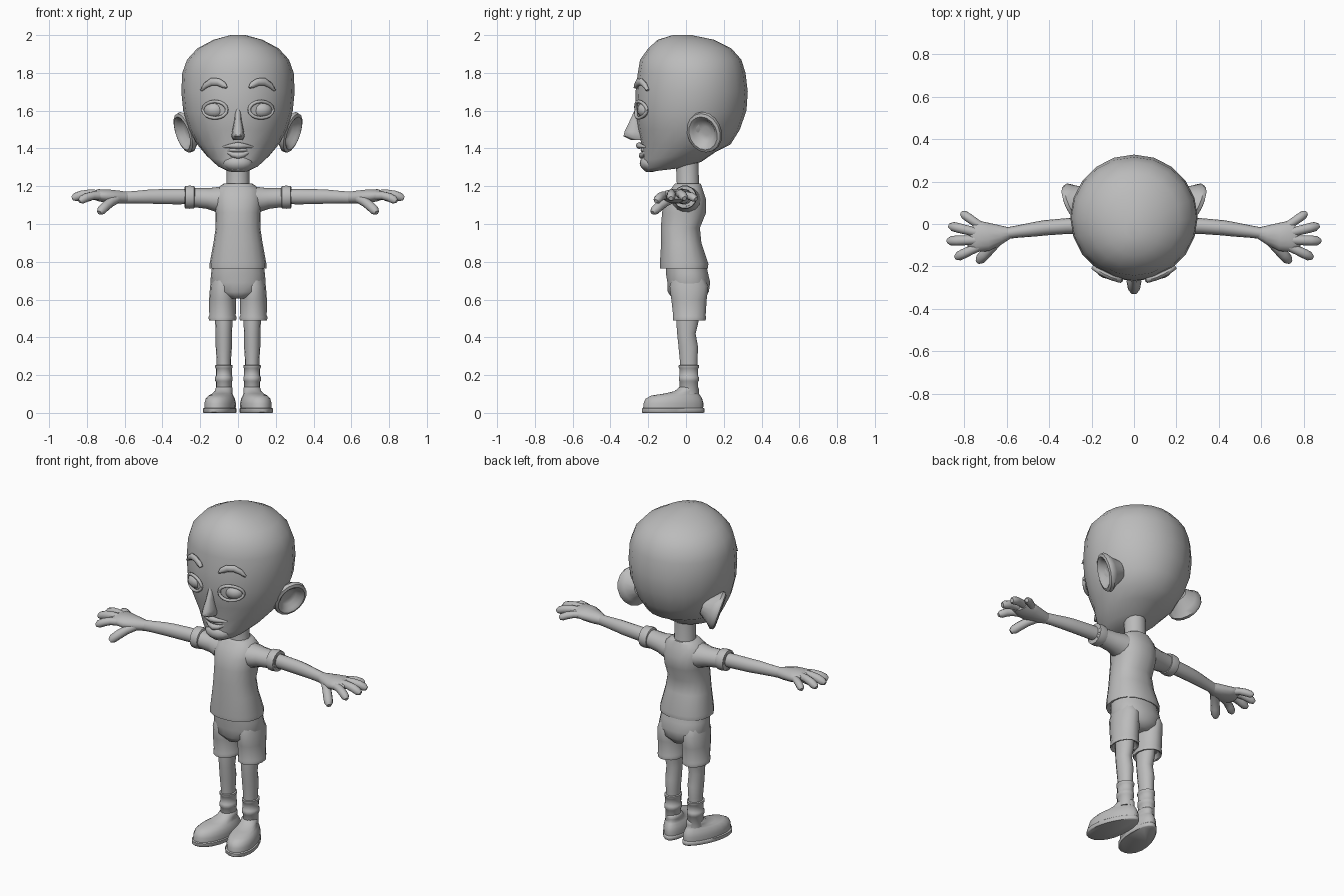
import bpy, bmesh, math
from mathutils import Vector, Matrix

clay = bpy.data.materials.new("clay_grey")
clay.diffuse_color = (0.5, 0.5, 0.5, 1)
UP = Vector((0, 0, 1))


def finish(name, bm, mirror=False, matrix=None, angle=50):
    bmesh.ops.recalc_face_normals(bm, faces=bm.faces)
    if matrix:
        bm.transform(matrix)
    me = bpy.data.meshes.new(name)
    bm.to_mesh(me)
    bm.free()
    me.materials.append(clay)
    ob = bpy.data.objects.new(name, me)
    bpy.context.collection.objects.link(ob)
    bpy.ops.object.select_all(action='DESELECT')
    ob.select_set(True)
    bpy.context.view_layer.objects.active = ob
    bpy.ops.object.shade_smooth_by_angle(angle=math.radians(angle))
    if mirror:
        ob.modifiers.new("Mirror", 'MIRROR')
    return ob


def loft(name, rings, segs=14, upright=False, mirror=False, matrix=None,
         power=2.0, egg=0.0, tilt=0.0):
    """Skin elliptical rings (x, y, z, ru, rv), upright or following the path."""
    bm = bmesh.new()
    centres = [Vector(r[:3]) for r in rings]
    loops = []
    for i, r in enumerate(rings):
        if upright:
            u, v = Vector((1, 0, 0)), Vector((0, 1, 0))
        else:
            t = (centres[min(i + 1, len(rings) - 1)] - centres[max(i - 1, 0)]).normalized()
            u = t.cross(UP).normalized()
            v = u.cross(t)
        loop = []
        for k in range(segs):
            a = 2 * math.pi * k / segs
            c, s = math.cos(a), math.sin(a)
            cu = math.copysign(abs(c) ** (2 / power), c) * (1 - egg * s)
            sv = math.copysign(abs(s) ** (2 / power), s)
            p = centres[i] + u * cu * r[3] + v * sv * r[4]
            if tilt and i < 3:
                p.z += tilt * (p.y - centres[i].y)
            loop.append(bm.verts.new(p))
        loops.append(loop)
    for a, b in zip(loops, loops[1:]):
        for k in range(segs):
            n = (k + 1) % segs
            bm.faces.new((a[k], a[n], b[n], b[k]))
    bm.faces.new(loops[0])
    bm.faces.new(loops[-1])
    return finish(name, bm, mirror, matrix)


def tower(name, rows, x=0.0, **kw):
    """Upright loft from rows (z, y, rx, ry)."""
    return loft(name, [(x, y, z, rx, ry) for z, y, rx, ry in rows], upright=True, **kw)


def blob(name, centre, size, mirror=False):
    bm = bmesh.new()
    bmesh.ops.create_uvsphere(bm, u_segments=16, v_segments=10, radius=1)
    finish(name, bm, mirror, Matrix.Translation(centre) @ Matrix.Diagonal((*size, 1)))


def face_y(x, ry=0.295, rx=0.298, cy=0.028):
    return cy - ry * math.sqrt(1 - (x / rx) ** 2)


# Head and neck
tower("head", [
    (1.285, -.12, .06, .09), (1.31, -.075, .11, .155), (1.36, -.035, .165, .195),
    (1.42, 0, .215, .235), (1.5, .015, .26, .27), (1.6, .025, .29, .295),
    (1.7, .03, .30, .297), (1.8, .03, .295, .285), (1.87, .025, .27, .268),
    (1.93, .02, .215, .22), (1.975, 0, .13, .15), (2.0, -.02, .04, .05)],
    segs=20, tilt=0.12)
tower("neck", [(1.15, .01, .075, .07), (1.21, .01, .06, .06), (1.36, .005, .06, .062)])
blob("chin", (0, -.185, 1.322), (.08, .06, .047))

# Face
tower("nose", [(1.62, -.245, .014, .02), (1.55, -.262, .019, .036), (1.49, -.272, .031, .056),
               (1.465, -.27, .035, .064), (1.445, -.25, .025, .045)], segs=10)
blob("eye", (.122, face_y(.122) + .035, 1.603), (.06, .052, .046), mirror=True)
for part, h in (("upper_eyelid", .046), ("lower_eyelid", -.042)):
    pts = []
    for i in range(9):
        a = math.pi * i / 8
        x = .122 - .063 * math.cos(a)
        pts.append((x, face_y(x) - .003 - .006 * math.sin(a), 1.603 + h * math.sin(a), .009, .009))
    loft(part, pts, segs=8, mirror=True)
loft("eyebrow", [(x, face_y(x) - .004, z, .013, r) for x, z, r in
                 ((.06, 1.722, .006), (.075, 1.735, .017), (.105, 1.752, .02), (.14, 1.753, .02),
                  (.17, 1.735, .016), (.192, 1.708, .006))], segs=8, mirror=True)


def lip(name, z, y, sag, r):
    loft(name, [(.078 * t, y + .035 * t * t, z + sag * t * t, r * (1.15 - .8 * abs(t)),
                 r * (1.15 - .8 * abs(t))) for t in (-1, -.7, -.35, 0, .35, .7, 1)], segs=8)


lip("upper_lip", 1.415, -.247, -.008, .016)
lip("lower_lip", 1.362, -.232, .038, .016)
blob("teeth", (0, -.212, 1.392), (.058, .028, .016))

# Ears: a cupped dish facing outward and slightly forward
ear_turn = Vector((.85, -.4, -.3)).to_track_quat('Z', 'Y').to_matrix().to_4x4()
tower("ear", [(-.08, 0, .045, .05), (-.025, 0, .08, .088), (.0, 0, .1, .112), (.018, 0, .097, .108),
              (.024, 0, .082, .092), (.012, 0, .065, .074), (-.012, 0, .048, .056),
              (-.018, 0, .02, .025)], segs=16, mirror=True,
      matrix=Matrix.Translation((.275, .1, 1.487)) @ ear_turn)

# Shirt
tower("shirt_body", [
    (.768, -.01, .135, .115), (.765, -.01, .15, .128), (.79, -.01, .15, .13),
    (.9, -.025, .13, .108), (.98, -.03, .118, .105), (1.06, -.01, .12, .118),
    (1.13, -.005, .128, .113), (1.18, .003, .118, .088), (1.205, .008, .09, .074),
    (1.215, .01, .072, .068)], segs=18, power=2.3)
loft("sleeve", [(.05, 0, 1.125, .085, .075), (.11, 0, 1.13, .075, .068), (.16, 0, 1.135, .06, .056),
                (.233, -.005, 1.14, .055, .052)], mirror=True)
loft("sleeve_cuff", [(.228, -.005, 1.142, .05, .05), (.232, -.005, 1.142, .06, .06),
                     (.255, -.005, 1.142, .063, .063), (.28, -.006, 1.142, .06, .06),
                     (.284, -.006, 1.142, .05, .05), (.27, -.006, 1.142, .04, .04)], mirror=True)

# Arms and hands
loft("arm", [(.24, -.005, 1.145, .04, .04), (.32, -.01, 1.145, .037, .042),
             (.42, -.018, 1.145, .036, .04), (.47, -.025, 1.145, .034, .038),
             (.55, -.036, 1.142, .029, .033), (.61, -.045, 1.14, .027, .031)], mirror=True)
loft("palm", [(.585, -.042, 1.14, .026, .03), (.63, -.05, 1.142, .046, .035),
              (.69, -.06, 1.147, .068, .037), (.74, -.058, 1.153, .074, .032),
              (.77, -.05, 1.153, .058, .021)], mirror=True)


def finger(name, root, tip, r, bow):
    a, b = Vector(root), Vector(tip)
    rows = []
    for t, s in ((0, 1), (.35, .95), (.65, 1), (.88, .95), (1, .5)):
        p = a.lerp(b, t) + UP * bow * math.sin(math.pi * t)
        rows.append((*p, r * s, r * s))
    loft(name, rows, segs=10, mirror=True)


finger("index_finger", (.73, -.105, 1.15), (.84, -.158, 1.12), .023, .012)
finger("middle_finger", (.74, -.075, 1.158), (.878, -.08, 1.135), .024, .012)
finger("ring_finger", (.74, -.04, 1.158), (.87, -.008, 1.135), .023, .012)
finger("little_finger", (.715, -.015, 1.15), (.812, .052, 1.13), .021, .01)
finger("thumb", (.64, -.075, 1.135), (.735, -.178, 1.06), .026, .008)

# Shorts
tower("shorts_hips", [(.605, .012, .05, .085), (.64, .012, .128, .11), (.69, .015, .147, .115),
                      (.74, .005, .142, .113), (.785, 0, .136, .108)], segs=18, power=2.2)
tower("shorts_leg", [(.515, .018, .05, .06), (.49, .018, .062, .08), (.488, .018, .072, .088),
                     (.507, .018, .074, .09), (.515, .018, .07, .088), (.6, .016, .071, .096),
                     (.67, .016, .066, .105), (.72, .012, .055, .085)], x=.082, mirror=True)

# Legs and socks
tower("leg", [(.1, .015, .038, .046), (.2, .015, .038, .046), (.28, .014, .038, .048),
              (.35, .012, .043, .053), (.42, .002, .043, .05), (.48, .007, .046, .06),
              (.56, .01, .048, .062)], x=.075, mirror=True)
tower("sock", [(.1, .015, .042, .05), (.165, .015, .042, .05), (.17, .015, .046, .054),
               (.19, .015, .046, .054), (.195, .015, .042, .05), (.235, .015, .042, .051),
               (.24, .015, .046, .055), (.252, .015, .046, .055), (.255, .015, .037, .046)],
      x=.075, mirror=True)

# Shoes, toes turned outward
foot = Matrix.Translation((.075, 0, 0)) @ Matrix.Rotation(math.radians(13), 4, 'Z')
tower("shoe_sole", [(0, -.07, .078, .165), (.004, -.07, .081, .17), (.022, -.07, .081, .17),
                    (.026, -.07, .076, .165)], segs=20, egg=.2, mirror=True, matrix=foot)
tower("shoe_upper", [(.022, -.07, .076, .163), (.05, -.068, .077, .163), (.075, -.066, .071, .154),
                     (.092, -.055, .06, .132), (.102, -.025, .05, .095), (.115, .005, .046, .066),
                     (.132, .014, .044, .055), (.138, .015, .038, .048)],
      segs=20, egg=.15, mirror=True, matrix=foot)
